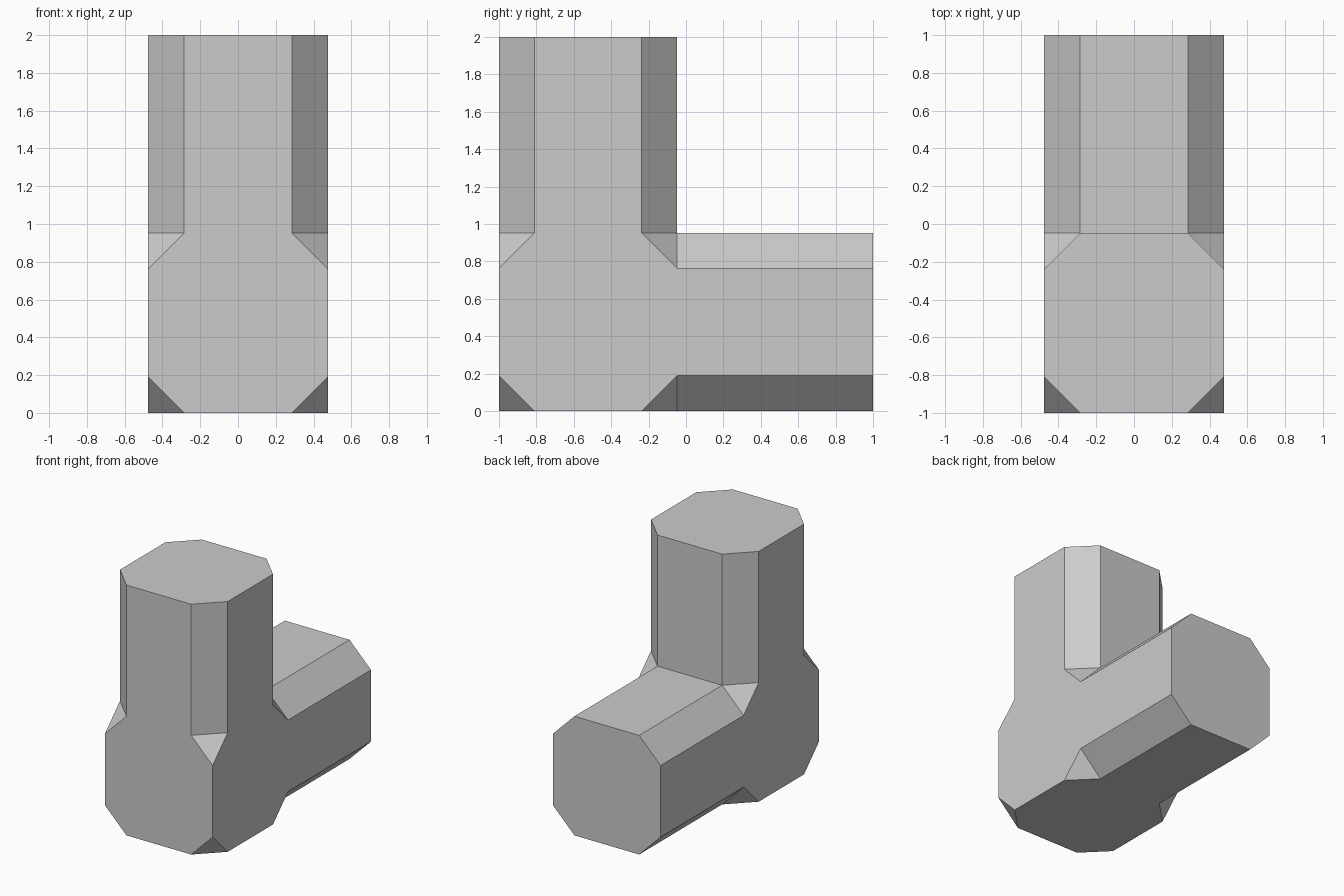
import bpy, bmesh
from mathutils import Matrix, Vector

if "Cube" in bpy.data.objects:
    bpy.data.objects.remove(bpy.data.objects["Cube"])

SIZE = 0.952      # width of the corner block and both arms
CUT = 0.19        # corner cut
LENGTH = 2.0

bm = bmesh.new()

# Corner block: a cube with its eight corners cut off
bmesh.ops.create_cube(bm, size=SIZE,
                      matrix=Matrix.Translation((0, -1 + SIZE / 2, SIZE / 2)))
bmesh.ops.bevel(bm, geom=bm.verts[:], offset=CUT, offset_type='OFFSET',
                segments=1, profile=0.5, affect='VERTICES')
bm.normal_update()

# Upright arm and rear arm: pull the eight-sided top and back faces of the block
# out to full length (both faces are picked before either is moved)
directions = [Vector((0, 0, 1)), Vector((0, 1, 0))]
ends = [max(bm.faces, key=lambda f: f.normal.dot(d)) for d in directions]
for face, d in zip(ends, directions):
    end = bmesh.ops.extrude_discrete_faces(bm, faces=[face])["faces"][0]
    bmesh.ops.translate(bm, vec=d * (LENGTH - SIZE), verts=end.verts[:])
bmesh.ops.recalc_face_normals(bm, faces=bm.faces[:])

mesh = bpy.data.meshes.new("elbow_beam")
bm.to_mesh(mesh)
bm.free()

grey = bpy.data.materials.new("light grey")
grey.diffuse_color = (0.6, 0.6, 0.6, 1)
grey.use_nodes = True
grey.node_tree.nodes["Principled BSDF"].inputs["Base Color"].default_value = grey.diffuse_color
mesh.materials.append(grey)

beam = bpy.data.objects.new("elbow_beam", mesh)
bpy.context.collection.objects.link(beam)
